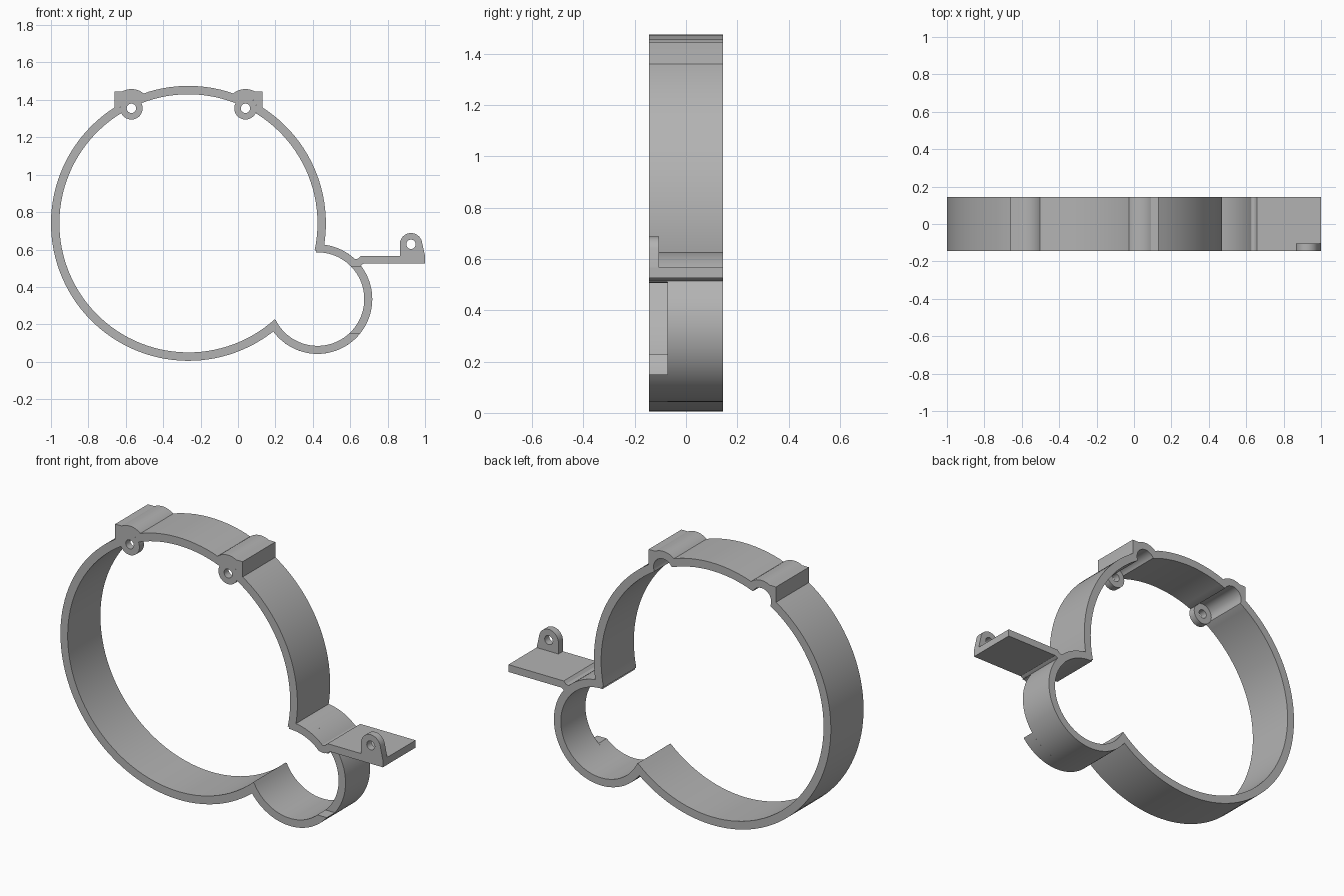
import bpy, bmesh
from math import sin, cos, radians, asin, degrees, atan2, hypot

if "Cube" in bpy.data.objects:
    bpy.data.objects.remove(bpy.data.objects["Cube"], do_unlink=True)

grey = bpy.data.materials.new("plain grey")
grey.use_nodes = True
COLOUR = (0.45, 0.45, 0.45, 1)
grey.diffuse_color = COLOUR
grey.node_tree.nodes["Principled BSDF"].inputs["Base Color"].default_value = COLOUR

FRONT, BACK = -0.145, 0.145
BIG, BIG_OUT, BIG_IN = (-0.265, 0.74), 0.735, 0.69
SMALL, SMALL_OUT, SMALL_IN = (0.425, 0.335), 0.293, 0.25
LUG_R, HOLE_R, LUG_BACK = 0.06, 0.025, -0.105
LUG = (0.04, 1.355)


def arc(centre, r, start, end, step=3):
    """Points along an arc in the xz plane, angles in degrees."""
    n = max(2, round(abs(end - start) / step))
    return [(centre[0] + r * cos(radians(start + (end - start) * i / n)),
             centre[1] + r * sin(radians(start + (end - start) * i / n)))
            for i in range(n + 1)]


def circle(centre, r, step=10):
    return arc(centre, r, 0, 360, step)[:-1]


def flip(points):
    """Mirror across the large ring's centre line, reversing the order."""
    return [(2 * BIG[0] - x, z) for x, z in reversed(points)]


def prism(name, loops, y0=FRONT, y1=BACK):
    """Extrude an outline, with optional hole loops, from y0 to y1."""
    bm = bmesh.new()
    for loop in loops:
        verts = [bm.verts.new((x, y0, z)) for x, z in loop]
        for a, b in zip(verts, verts[1:] + verts[:1]):
            bm.edges.new((a, b))
    bmesh.ops.triangle_fill(bm, use_beauty=True, edges=bm.edges[:])
    ext = bmesh.ops.extrude_face_region(bm, geom=bm.faces[:], use_keep_orig=True)
    moved = [g for g in ext["geom"] if isinstance(g, bmesh.types.BMVert)]
    bmesh.ops.translate(bm, verts=moved, vec=(0, y1 - y0, 0))
    bmesh.ops.recalc_face_normals(bm, faces=bm.faces[:])
    mesh = bpy.data.meshes.new(name)
    bm.to_mesh(mesh)
    bm.free()
    mesh.materials.append(grey)
    obj = bpy.data.objects.new(name, mesh)
    bpy.context.collection.objects.link(obj)
    mesh.shade_smooth()
    mesh.set_sharp_from_angle(angle=radians(25))
    return obj


# Large ring: outer arc with square shoulders, inner arc with screw grooves
shoulder_x, shoulder_top = 0.13, 1.445
low = degrees(asin((1.363 - BIG[1]) / BIG_OUT))
bump = arc(LUG, 0.103, 61, 130, 6)
bump_end = degrees(atan2(bump[-1][1] - BIG[1], bump[-1][0] - BIG[0]))
shoulder = [(shoulder_x, 1.363), (shoulder_x, shoulder_top)] + bump
outer = (arc(BIG, BIG_OUT, -12, low - 0.5) + shoulder
         + arc(BIG, BIG_OUT, bump_end + 2, 178 - bump_end)
         + flip(shoulder) + arc(BIG, BIG_OUT, 180.5 - low, 311))

lug_dir = degrees(atan2(LUG[1] - BIG[1], LUG[0] - BIG[0]))
half = degrees(2 * asin(LUG_R / 2 / BIG_IN)) + 0.3
groove = arc(LUG, LUG_R, lug_dir + 88, lug_dir - 88, 8)
inner = (arc(BIG, BIG_IN, 312, 180 - lug_dir + half) + flip(groove)
         + arc(BIG, BIG_IN, 180 - lug_dir - half, lug_dir + half) + groove
         + arc(BIG, BIG_IN, lug_dir - half, -12))
prism("large_ring", [outer + inner])

# Thin screw lugs closing the front of each groove
for side, x in (("left", LUG[0]), ("right", 2 * BIG[0] - LUG[0])):
    prism(side + "_screw_lug", [circle((x, LUG[1]), LUG_R), circle((x, LUG[1]), HOLE_R)],
          FRONT, LUG_BACK)


# Small ring: complete at the back, with a window cut in the front strip
def small_band(name, out_span, in_span, y0, y1):
    prism(name, [arc(SMALL, SMALL_OUT, *out_span, 4)
                 + arc(SMALL, SMALL_IN, *reversed(in_span), 4)], y0, y1)


def level(z, r):
    return degrees(asin((z - SMALL[1]) / r))


STEP_Y = -0.073
small_band("small_ring_back", (88, -146), (92, -154), STEP_Y, BACK)
small_band("small_ring_front_top", (88, level(0.51, SMALL_OUT)),
           (92, level(0.51, SMALL_IN)), FRONT, STEP_Y)
small_band("small_ring_front_bottom", (level(0.15, SMALL_OUT), -146),
           (level(0.15, SMALL_IN), -154), FRONT, STEP_Y)

# Side shelf with a shallow groove where it leaves the small ring
prism("side_shelf", [[(0.6, 0.56), (0.615, 0.552), (0.63, 0.548), (0.643, 0.552),
                      (0.657, 0.566), (1, 0.566), (1, 0.525), (0.672, 0.525),
                      (0.655, 0.513), (0.635, 0.506), (0.615, 0.508), (0.6, 0.52)]])

# Upright screw tab on the shelf
TAB = (0.925, 0.628)
prism("shelf_tab", [[(1, 0.54), (1, 0.566)] + arc(TAB, LUG_R, 8, 180, 8) + [(0.865, 0.54)],
                    circle(TAB, HOLE_R)], FRONT, LUG_BACK)
